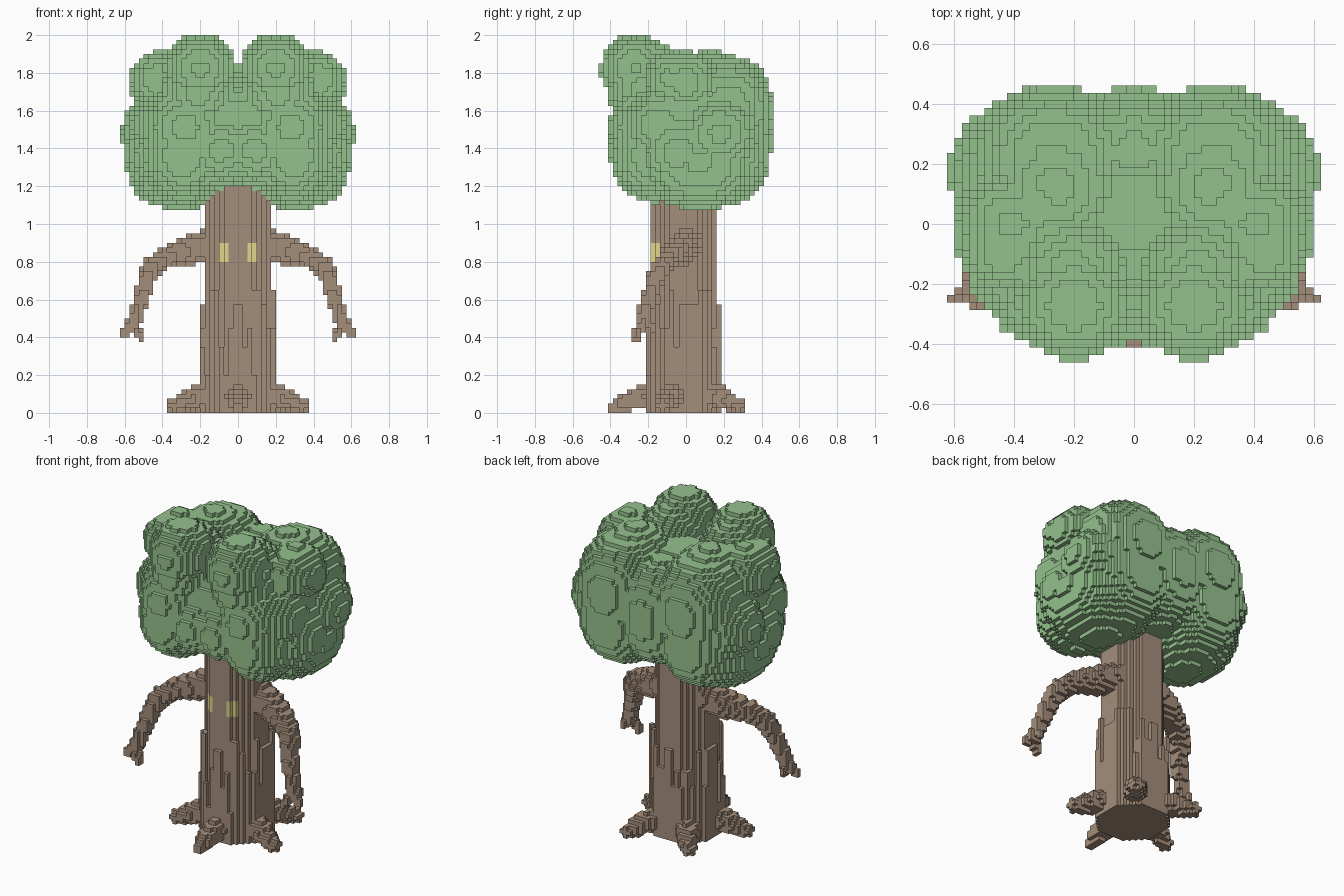
import bpy, bmesh, math, random
from mathutils import Vector

random.seed(4)
S = 0.025  # size of one block
MID = -S / 2  # trunk axis in y

if "Cube" in bpy.data.objects:
    bpy.data.objects.remove(bpy.data.objects["Cube"], do_unlink=True)


def material(name, rgb):
    m = bpy.data.materials.new(name)
    m.use_nodes = True
    m.diffuse_color = (*rgb, 1)
    m.node_tree.nodes["Principled BSDF"].inputs["Base Color"].default_value = (*rgb, 1)
    return m


leaf = material("leaf green", (0.3, 0.535, 0.27))
bark = material("bark brown", (0.37, 0.268, 0.195))
glow = material("eye yellow", (0.75, 0.67, 0.26))


def centre(c):
    return Vector(((c[0] + 0.5) * S, c[1] * S, (c[2] + 0.5) * S))


def fill(cells, lo, hi, test):
    """Add every block in the box whose centre passes the test."""
    r = [range(math.floor(a / S) - 1, math.ceil(b / S) + 2) for a, b in zip(lo, hi)]
    for i in r[0]:
        for j in r[1]:
            for k in r[2]:
                if k >= 0 and test(centre((i, j, k))):
                    cells.add((i, j, k))


def ellipsoid(cells, c, rad, power=2):
    c, rad = Vector(c), Vector(rad)
    fill(cells, c - rad, c + rad, lambda p: sum(
        (abs(p[a] - c[a]) / rad[a]) ** power for a in range(3)) <= 1)


def limb(cells, points):
    """Tapered rounded path through (x, y, z, radius) points."""
    for p0, p1 in zip(points, points[1:]):
        a, b, ra, rb = Vector(p0[:3]), Vector(p1[:3]), p0[3], p1[3]
        d, m = b - a, max(ra, rb)

        def test(p):
            t = min(1, max(0, (p - a).dot(d) / d.length_squared))
            return (p - a - d * t).length <= ra + (rb - ra) * t
        fill(cells, [min(a[n], b[n]) - m for n in range(3)],
             [max(a[n], b[n]) + m for n in range(3)], test)


def mirrored(cells):
    return {(-1 - i, j, k) for i, j, k in cells}


def build(name, cells, mat):
    """Make a mesh from the outer faces of the blocks."""
    bm = bmesh.new()
    verts = {}

    def vert(q):
        if q not in verts:
            verts[q] = bm.verts.new((q[0] * S, (q[1] - 0.5) * S, q[2] * S))
        return verts[q]

    for c in sorted(cells):
        for axis in range(3):
            u, v = (axis + 1) % 3, (axis + 2) % 3
            for side in (0, 1):
                n = list(c)
                n[axis] += 2 * side - 1
                if tuple(n) in cells:
                    continue
                ring = []
                for du, dv in ((0, 0), (1, 0), (1, 1), (0, 1)):
                    q = list(c)
                    q[axis] += side
                    q[u] += du
                    q[v] += dv
                    ring.append(vert(tuple(q)))
                bm.faces.new(ring if side else ring[::-1])
    me = bpy.data.meshes.new(name)
    bm.to_mesh(me)
    bm.free()
    me.materials.append(mat)
    ob = bpy.data.objects.new(name, me)
    bpy.context.collection.objects.link(ob)
    return ob


# Canopy: a boxy core with mirrored leaf clumps
canopy = set()
ellipsoid(canopy, (0, 0.04, 1.49), (0.54, 0.39, 0.33), 2.5)
ellipsoid(canopy, (0, 0.24, 1.5), (0.23, 0.22, 0.32), 2.3)
clumps = set()
for c, r, power in (
    ((0.2, -0.27, 1.82), (0.19, 0.185, 0.19), 2),     # front crown
    ((0.21, -0.23, 1.71), (0.19, 0.185, 0.2), 2),
    ((0.21, -0.16, 1.76), (0.19, 0.19, 0.19), 2),
    ((0.41, 0.0, 1.75), (0.17, 0.17, 0.17), 2),       # side crown
    ((0.43, -0.09, 1.77), (0.14, 0.13, 0.14), 2),
    ((0.26, 0.13, 1.69), (0.23, 0.24, 0.23), 2),      # back crown
    ((0.27, 0.22, 1.59), (0.26, 0.24, 0.3), 2.4),
    ((0.4, 0.18, 1.48), (0.22, 0.22, 0.22), 2),       # sides
    ((0.38, -0.04, 1.38), (0.22, 0.23, 0.23), 2),
    ((0.36, -0.15, 1.52), (0.2, 0.19, 0.2), 2),
    ((0.28, -0.19, 1.51), (0.23, 0.22, 0.24), 2),     # front
    ((0.09, -0.2, 1.39), (0.2, 0.21, 0.19), 2),
    ((0.29, -0.16, 1.36), (0.23, 0.24, 0.25), 2),
    ((0.28, 0.21, 1.38), (0.25, 0.24, 0.28), 2.2),    # underside
    ((0.31, 0.07, 1.33), (0.28, 0.31, 0.25), 2.5),
):
    ellipsoid(clumps, c, r, power)
canopy |= clumps | mirrored(clumps)
build("canopy", canopy, leaf)

# Trunk: eight-sided column whose outer bark ends at uneven heights
trunk = set()
for i in range(-8, 8):
    for j in range(-8, 8):
        p = centre((i, j, 0))
        x, y = abs(p.x), abs(p.y - MID)
        rho = max(x, y, (x + y) * 0.707)
        if rho > 0.196:
            continue
        top = 1.25
        if rho > 0.17:
            top = 0.57 if min(x, y) < 0.03 else random.choice((0.2, 0.35, 0.45, 0.57, 0.65))
        for k in range(round(top / S)):
            trunk.add((i, j, k))

# Roots: five around the base, one pointing forward
for n in range(5):
    a = math.radians(72 * n - 90)
    limb(trunk, [(r * math.cos(a), MID + r * math.sin(a), z, w) for r, z, w in (
        (0.15, 0.09, 0.07), (0.25, 0.077, 0.062), (0.36, 0.033, 0.037))])

# Eyes: upright patches flush with the front of the trunk
eyes = set()
for c in trunk:
    p = centre(c)
    if 0.05 < abs(p.x) < 0.1 and p.y < -0.14 and 0.8 < p.z < 0.9:
        eyes.add(c)
build("trunk_and_roots", trunk - eyes, bark)
build("eyes", eyes, glow)

# Arms: drooping branches ending in three twig fingers
arm = set()
limb(arm, [(0.13, 0.01, 0.905, 0.08), (0.25, -0.02, 0.86, 0.08),
           (0.38, -0.08, 0.825, 0.06), (0.465, -0.14, 0.765, 0.053),
           (0.505, -0.19, 0.63, 0.043), (0.55, -0.23, 0.49, 0.038)])
for tip in ((0.61, -0.25, 0.42), (0.515, -0.27, 0.39), (0.57, -0.17, 0.45)):
    limb(arm, [(0.55, -0.23, 0.48, 0.034), (*tip, 0.02)])
build("left_arm", arm, bark)
build("right_arm", mirrored(arm), bark)
